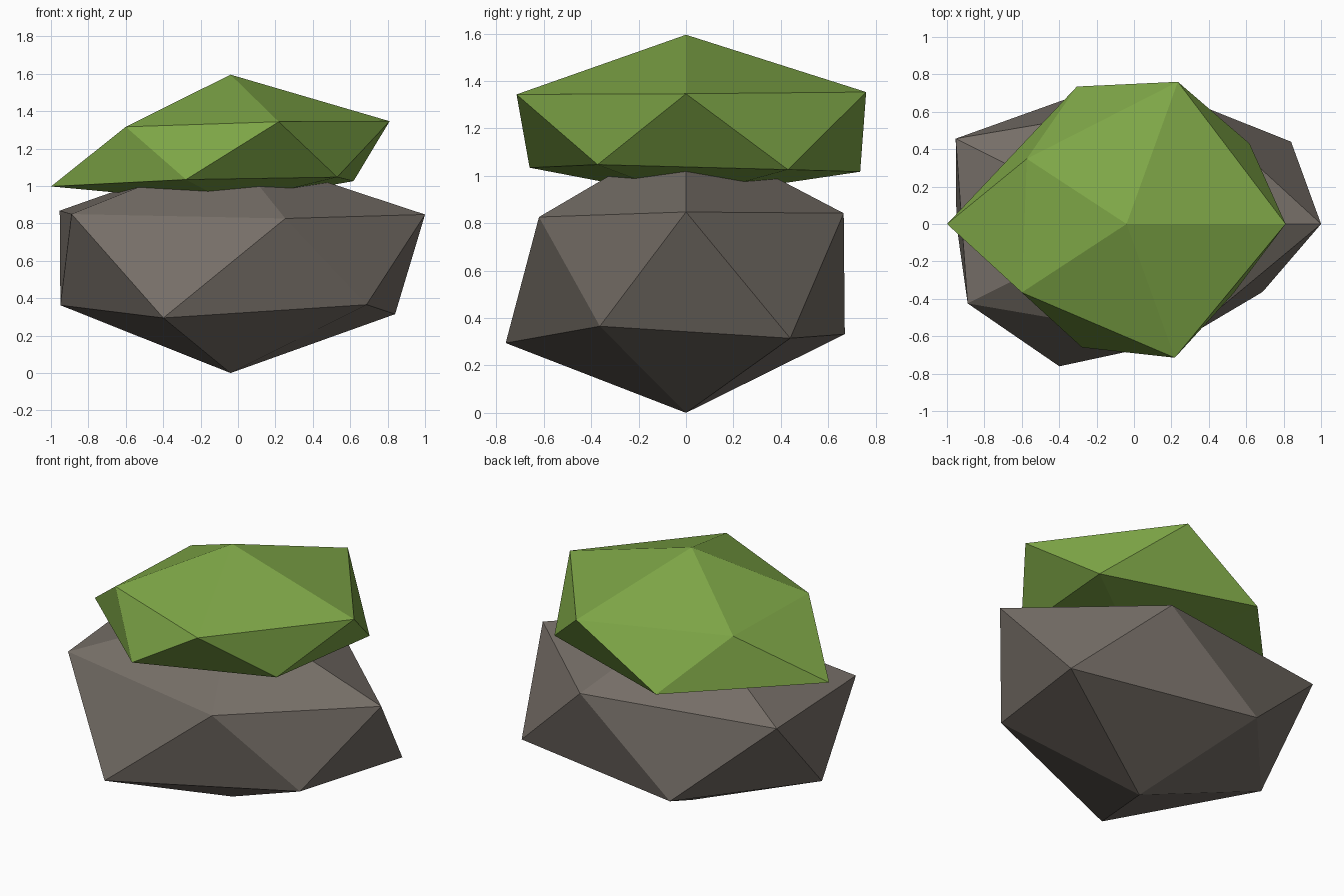
import bpy, bmesh, math

if "Cube" in bpy.data.objects:
    bpy.data.objects.remove(bpy.data.objects["Cube"])


def make_material(name, colour):
    mat = bpy.data.materials.new(name)
    mat.diffuse_color = (*colour, 1.0)
    mat.use_nodes = True
    mat.node_tree.nodes["Principled BSDF"].inputs["Base Color"].default_value = mat.diffuse_color
    return mat


def ring_order(v):
    # bottom to top, then counter-clockwise around each ring
    return (round(v.co.z, 2), (math.atan2(v.co.y, v.co.x) + 0.1) % math.tau)


def boulder(name, mat, centre, y_scale, z_below, z_above, radii):
    """Low-poly lump: icosahedron with each corner pushed in or out."""
    bm = bmesh.new()
    bmesh.ops.create_icosphere(bm, subdivisions=1, radius=1.0)
    for v, r in zip(sorted(bm.verts, key=ring_order), radii):
        z_scale = z_above if v.co.z > 0 else z_below
        v.co = (centre[0] + v.co.x * r,
                centre[1] + v.co.y * r * y_scale,
                centre[2] + v.co.z * r * z_scale)
    bmesh.ops.recalc_face_normals(bm, faces=bm.faces)
    mesh = bpy.data.meshes.new(name)
    bm.to_mesh(mesh)
    bm.free()
    mesh.materials.append(mat)
    obj = bpy.data.objects.new(name, mesh)
    bpy.context.collection.objects.link(obj)
    return obj


stone = make_material("warm grey stone", (0.18, 0.157, 0.136))
moss = make_material("moss green", (0.21, 0.385, 0.063))

# Radii: bottom point, lower ring, upper ring, top point
boulder("rock", stone, (-0.04, 0, 0.607), 0.688, 0.537, 0.463,
        [1.13,
         1.216, 1.145, 1.017, 1.30, 1.005,
         1.163, 1.137, 1.262, 1.174, 1.06,
         1.26])

# Moss cap, sunk slightly into the top of the rock
boulder("moss_cap", moss, (-0.04, 0, 1.185), 0.90, 0.39, 0.38,
        [0.71,
         0.909, 0.96, 1.073, 0.862, 0.788,
         0.951, 0.993, 0.737, 0.774, 0.934,
         1.08])
